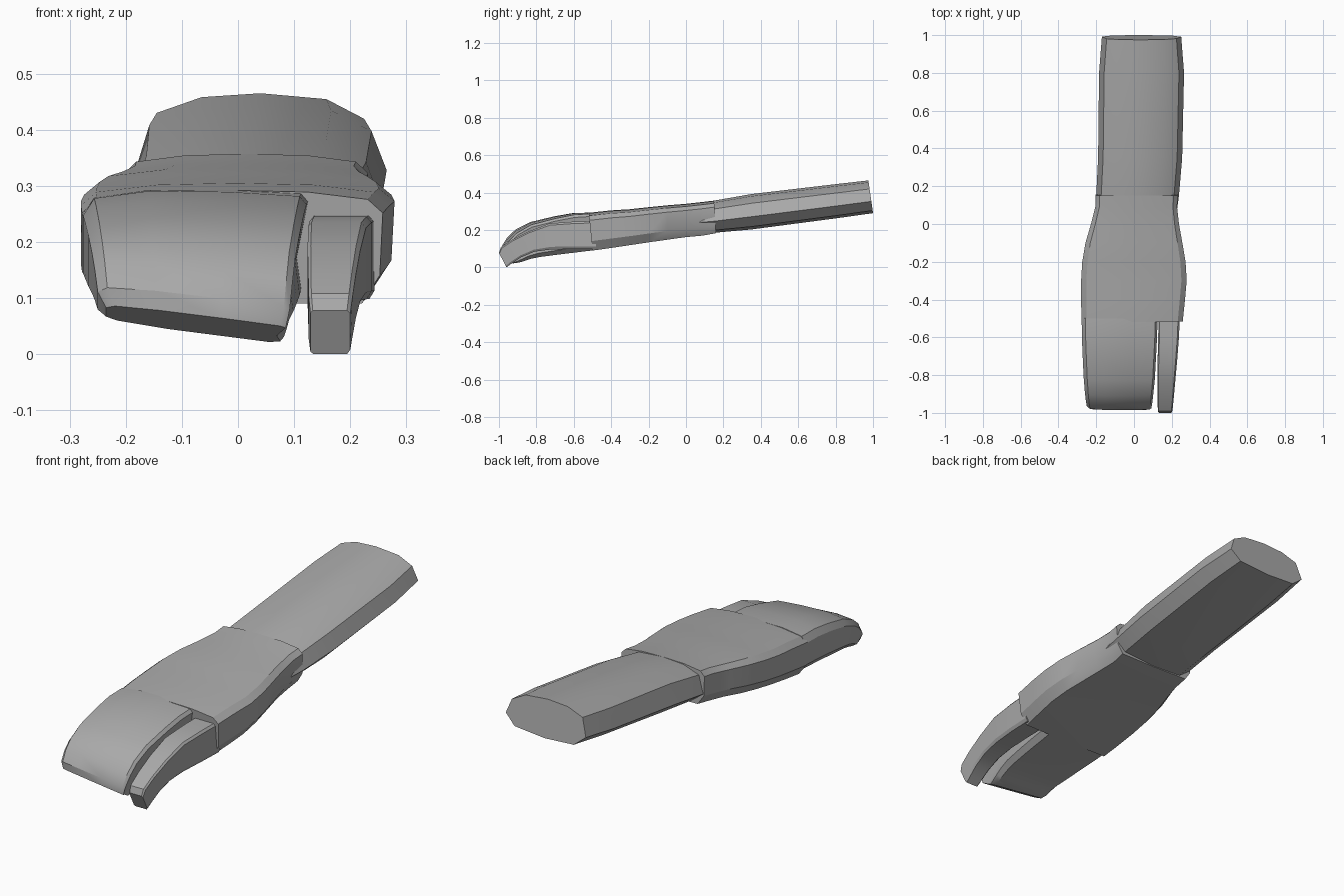
import bpy, bmesh, math

grey = bpy.data.materials.new("plain grey")
grey.diffuse_color = (0.40, 0.40, 0.40, 1)


def loft(name, profile, sections):
    """Skin a closed profile (u across, v bottom to top) through sections:
    (x0, x1, bottom y, bottom z, top y, top z, sideways tilt)."""
    bm = bmesh.new()
    rings = []
    for x0, x1, by, bz, ty, tz, tilt in sections:
        rings.append([bm.verts.new((x0 + (x1 - x0) * u,
                                    by + (ty - by) * v,
                                    bz + (tz - bz) * v + tilt * (0.5 - u)))
                      for u, v in profile])
    n = len(profile)
    for a, b in zip(rings, rings[1:]):
        for i in range(n):
            j = (i + 1) % n
            bm.faces.new((a[i], a[j], b[j], b[i]))
    bm.faces.new(rings[0])
    bm.faces.new(rings[-1])
    bmesh.ops.recalc_face_normals(bm, faces=bm.faces)
    me = bpy.data.meshes.new(name)
    bm.to_mesh(me)
    bm.free()
    me.materials.append(grey)
    ob = bpy.data.objects.new(name, me)
    bpy.context.collection.objects.link(ob)
    bpy.ops.object.select_all(action='DESELECT')
    ob.select_set(True)
    bpy.context.view_layer.objects.active = ob
    bpy.ops.object.shade_smooth_by_angle(angle=math.radians(30))
    return ob


# Forearm: flattened, many-sided tube rising towards the back
arm_profile = [(0, .32), (.06, .80), (.25, .96), (.5, 1), (.78, .94), (.94, .74),
               (1, .36), (.88, .08), (.5, 0), (.14, .05)]
loft("forearm", arm_profile, [
    (-.17, .25, 1.0, .290, .975, .465, 0),
    (-.185, .265, .80, .262, .80, .445, 0),
    (-.19, .255, .35, .203, .35, .392, 0),
    (-.20, .238, .15, .185, .15, .357, 0),
    (-.19, .22, .02, .180, .02, .335, 0),
])

# Palm: wide body with bevelled long edges
palm_profile = [(0, .28), (0, .80), (.05, .92), (.25, .985), (.5, 1), (.75, .985),
                (.95, .92), (1, .80), (.99, .25), (.93, 0), (.5, 0), (.07, .03)]
loft("palm", palm_profile, [
    (-.203, .232, .16, .183, .15, .357, 0),
    (-.205, .228, .09, .170, .09, .350, 0),
    (-.228, .238, 0, .162, 0, .340, 0),
    (-.257, .256, -.10, .148, -.10, .332, 0),
    (-.274, .273, -.20, .134, -.20, .322, 0),
    (-.280, .279, -.30, .119, -.30, .311, 0),
    (-.280, .270, -.40, .104, -.40, .305, 0),
    (-.278, .258, -.50, .090, -.52, .292, 0),
])

# Joined fingers: one broad mitten-like slab curling down at the tip
finger_profile = [(0, .28), (0, .78), (.05, .93), (.3, 1), (.65, 1), (.97, .97),
                  (1, .90), (.95, .40), (.97, .12), (.91, 0), (.35, .02), (.06, .14)]
loft("joined_fingers", finger_profile, [
    (-.277, .125, -.49, .092, -.50, .293, 0),
    (-.276, .122, -.58, .083, -.60, .290, .005),
    (-.272, .117, -.68, .073, -.70, .272, .010),
    (-.266, .110, -.78, .062, -.83, .240, .015),
    (-.260, .102, -.83, .056, -.91, .198, .025),
    (-.255, .097, -.865, .048, -.955, .155, .035),
    (-.250, .092, -.895, .042, -.985, .105, .040),
    (-.235, .085, -.925, .038, -.985, .070, .040),
])

# Separate little finger beside the slab, set into the front of the palm
little_profile = [(0, .06), (0, .95), (.06, 1), (.92, 1), (1, .93), (1, .10),
                  (.92, 0), (.08, 0)]
loft("little_finger", little_profile, [
    (.130, .243, -.48, .098, -.48, .248, 0),
    (.128, .238, -.60, .098, -.60, .245, 0),
    (.125, .228, -.72, .096, -.73, .235, 0),
    (.124, .218, -.81, .084, -.84, .193, 0),
    (.125, .210, -.88, .055, -.93, .148, 0),
    (.126, .204, -.93, .022, -.99, .108, 0),
    (.129, .200, -.96, .000, -1.0, .078, 0),
])
